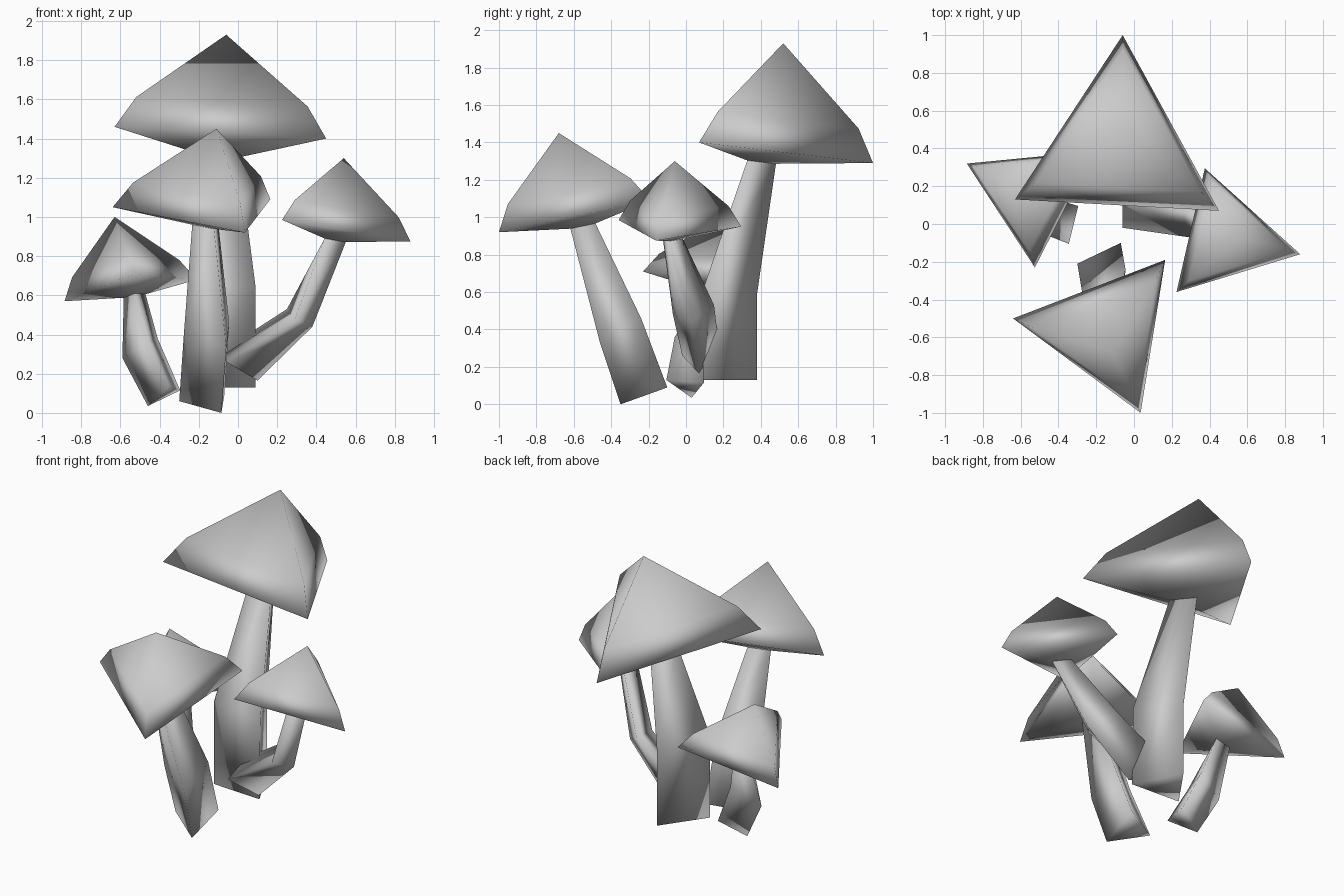
import bpy
from mathutils import Vector

if "Cube" in bpy.data.objects:
    bpy.data.objects.remove(bpy.data.objects["Cube"])


def loft(name, rings, tip=None, cap_start=True, cap_end=False):
    """Skin three-cornered rings, optionally closing to a tip or flat ends."""
    verts = [v for r in rings for v in r]
    faces = []
    for i in range(len(rings) - 1):
        for k in range(3):
            a, b = 3 * i + k, 3 * i + (k + 1) % 3
            faces.append((a, b, b + 3, a + 3))
    last = 3 * (len(rings) - 1)
    if cap_start:
        faces.append((2, 1, 0))
    if tip is not None:
        verts.append(tip)
        faces += [(last + k, last + (k + 1) % 3, len(verts) - 1) for k in range(3)]
    elif cap_end:
        faces.append((last, last + 1, last + 2))
    mesh = bpy.data.meshes.new(name)
    mesh.from_pydata([tuple(v) for v in verts], [], faces)
    mesh.shade_smooth()
    mesh.update()
    obj = bpy.data.objects.new(name, mesh)
    bpy.context.collection.objects.link(obj)
    return obj


def mushroom(name, base, mid, rim, apex):
    """Corners of every ring run counter-clockwise seen from above."""
    base, mid, rim = ([Vector(p) for p in ring] for ring in (base, mid, rim))
    apex = Vector(apex)
    centre = sum(rim, Vector()) / 3
    axis = apex - centre
    neck = [centre + 0.165 * (p - centre) - 0.15 * axis for p in rim]
    shoulder = [centre + 0.81 * (p - centre) + 0.305 * axis for p in rim]
    loft(name + "_stem", [base, mid, neck], cap_end=True)
    loft(name + "_cap", [neck, rim, shoulder], tip=apex, cap_start=False)


# tall mushroom at the back
mushroom("back_mushroom",
         [(-0.25, 0.11, 0.13), (0.09, 0.09, 0.13), (-0.06, 0.38, 0.13)],
         [(-0.25, 0.11, 0.66), (0.09, 0.10, 0.64), (-0.06, 0.38, 0.59)],
         [(-0.63, 0.13, 1.46), (0.45, 0.07, 1.40), (-0.06, 1.0, 1.29)],
         (-0.06, 0.52, 1.93))

# mushroom leaning to the front
mushroom("front_mushroom",
         [(-0.30, -0.21, 0.06), (-0.085, -0.35, 0.0), (-0.07, -0.10, 0.09)],
         [(-0.275, -0.36, 0.42), (-0.06, -0.46, 0.33), (-0.045, -0.24, 0.46)],
         [(-0.64, -0.50, 1.05), (0.035, -1.0, 0.92), (0.165, -0.19, 1.09)],
         (-0.11, -0.68, 1.45))

# mushroom leaning to the right
mushroom("right_mushroom",
         [(-0.06, -0.02, 0.26), (0.10, 0.07, 0.165), (-0.06, 0.174, 0.33)],
         [(0.29, -0.07, 0.48), (0.38, 0.03, 0.44), (0.25, 0.15, 0.53)],
         [(0.225, -0.36, 0.985), (0.88, -0.16, 0.875), (0.375, 0.295, 0.95)],
         (0.54, -0.06, 1.30))

# small mushroom leaning to the left
mushroom("left_mushroom",
         [(-0.46, 0.03, 0.035), (-0.345, -0.105, 0.13), (-0.295, 0.095, 0.115)],
         [(-0.59, 0.07, 0.28), (-0.46, -0.06, 0.36), (-0.41, 0.13, 0.38)],
         [(-0.885, 0.32, 0.57), (-0.525, -0.23, 0.71), (-0.21, 0.385, 0.68)],
         (-0.63, 0.20, 1.0))
